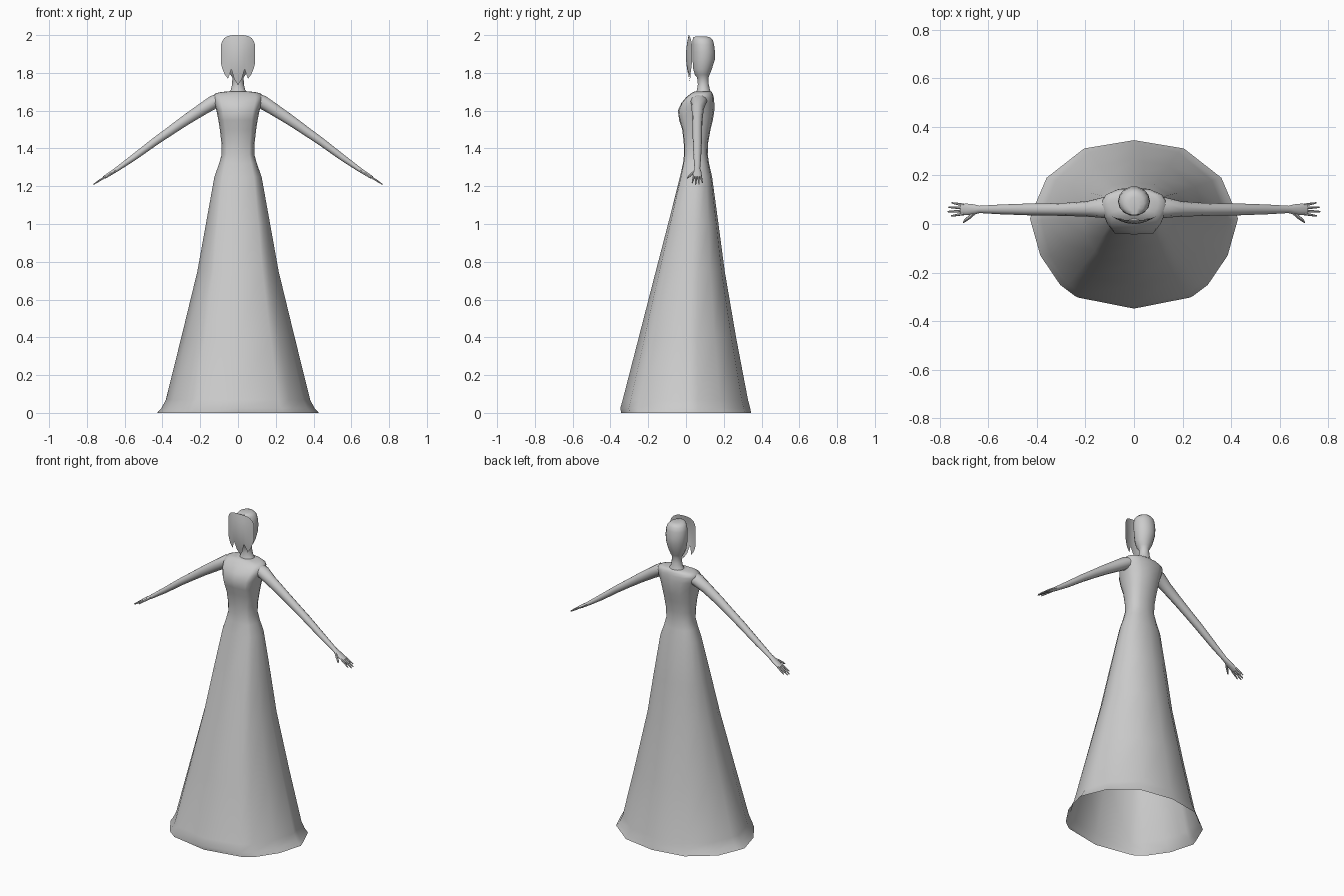
import bpy, bmesh, math
from mathutils import Vector

if "Cube" in bpy.data.objects:
    bpy.data.objects.remove(bpy.data.objects["Cube"])

grey = bpy.data.materials.new("plain grey")
grey.diffuse_color = (0.6, 0.6, 0.6, 1)
grey.use_nodes = True
grey.node_tree.nodes["Principled BSDF"].inputs["Base Color"].default_value = grey.diffuse_color


def finish(name, bm, angle=50):
    bmesh.ops.remove_doubles(bm, verts=bm.verts, dist=1e-5)
    bmesh.ops.recalc_face_normals(bm, faces=bm.faces)
    me = bpy.data.meshes.new(name)
    bm.to_mesh(me)
    bm.free()
    ob = bpy.data.objects.new(name, me)
    bpy.context.collection.objects.link(ob)
    me.materials.append(grey)
    bpy.ops.object.select_all(action='DESELECT')
    ob.select_set(True)
    bpy.context.view_layer.objects.active = ob
    bpy.ops.object.shade_smooth_by_angle(angle=math.radians(angle))
    return ob


def loft(bm, rings, cap_start=False, cap_end=True):
    vr = [[bm.verts.new(p) for p in r] for r in rings]
    n = len(vr[0])
    for a, b in zip(vr, vr[1:]):
        for i in range(n):
            j = (i + 1) % n
            bm.faces.new((a[i], a[j], b[j], b[i]))
    if cap_start:
        bm.faces.new(vr[0][::-1])
    if cap_end:
        bm.faces.new(vr[-1])


def tube(bm, path, side, n=8):
    """Tube along path of (x, y, z, half width in y, half thickness)."""
    rings = []
    for i, p in enumerate(path):
        a, b = path[max(i - 1, 0)], path[min(i + 1, len(path) - 1)]
        d = (Vector(b[:3]) - Vector(a[:3])).normalized()
        up = d.cross(Vector((0, 1, 0))).normalized()
        wide = up.cross(d)
        ring = []
        for k in range(n):
            t = 2 * math.pi * k / n
            q = Vector(p[:3]) + wide * p[3] * math.cos(t) + up * p[4] * math.sin(t)
            ring.append((q.x * side, q.y, q.z))
        rings.append(ring)
    loft(bm, rings, True, True)


# Half outlines of the hem and of the torso, front to back
HEM = [(0, -1), (.56, -.87), (.71, -.73), (.9, -.38), (1, .06),
       (.96, .2), (.84, .55), (.48, .9), (0, 1)]
TORSO = [(0, -1), (.7, -.95), (.85, -.72), (.95, -.4), (1, 0),
         (.97, .3), (.85, .65), (.5, .93), (0, 1)]


def body_ring(z, w, front, back, f):
    cy, ry = (front + back) / 2, (back - front) / 2
    half = [(h[0] * f + t[0] * (1 - f), h[1] * f + t[1] * (1 - f))
            for h, t in zip(HEM, TORSO)]
    full = half + [(-x, y) for x, y in half[-2:0:-1]]
    return [(x * w, cy + y * ry, z) for x, y in full]


# Gown with open hem, torso and shoulders: z, half width, front, back, hem share
gown = [(0, .428, -.343, .345, 1), (.025, .405, -.348, .34, 1),
        (.07, .382, -.335, .328, 1), (.4, .3, -.25, .265, .9),
        (.75, .215, -.16, .205, .7), (1.0, .17, -.095, .172, .45),
        (1.25, .125, -.032, .138, .2), (1.32, .1, -.016, .122, 0),
        (1.37, .086, -.01, .115, 0), (1.43, .088, -.012, .117, 0),
        (1.5, .096, -.02, .13, 0), (1.55, .104, -.036, .142, 0),
        (1.6, .114, -.043, .15, 0), (1.64, .128, -.025, .15, 0),
        (1.67, .135, .0, .147, 0), (1.688, .125, .022, .142, 0),
        (1.697, .1, .035, .137, 0), (1.702, .06, .045, .132, .3)]
bm = bmesh.new()
loft(bm, [body_ring(*r) for r in gown])
finish("gown_and_torso", bm)

# Head with neck: z, half width, front, back
head = [(1.69, .055, .05, .135), (1.71, .038, .057, .128), (1.74, .031, .062, .121),
        (1.775, .03, .058, .12), (1.79, .04, .046, .126), (1.82, .053, .037, .138),
        (1.87, .063, .033, .154), (1.91, .066, .033, .155), (1.95, .064, .033, .15),
        (1.975, .056, .034, .143), (1.988, .042, .036, .13), (1.992, .02, .05, .11)]
bm = bmesh.new()
loft(bm, [[(w * math.cos(k * math.pi / 7), (f + b) / 2 + (b - f) / 2 * math.sin(k * math.pi / 7), z)
           for k in range(14)] for z, w, f, b in head])
finish("head_and_neck", bm)

# Curved face plate with hanging side locks: x, top, bottom
cols = [(0, 2.0, 1.735), (.02, 2.0, 1.768), (.035, 1.999, 1.82), (.053, 1.995, 1.768),
        (.072, 1.985, 1.795), (.084, 1.968, 1.825), (.091, 1.945, 1.855)]
cols = [(-x, t, b) for x, t, b in cols[:0:-1]] + cols
bm = bmesh.new()
grid = []
for x, top, bot in cols:
    col = []
    for k in range(7):
        z = top + (bot - top) * k / 6
        bulge = max(0, 1 - ((z - 1.89) / .15) ** 2)
        col.append(bm.verts.new((x, .032 - (.006 + .026 * bulge) * (1 - (x / .091) ** 2), z)))
    grid.append(col)
for a, b in zip(grid, grid[1:]):
    for k in range(6):
        bm.faces.new((a[k], b[k], b[k + 1], a[k + 1]))
finish("face_plate", bm)

# Arms with hands: x, y, z, half width, half thickness
arm = [(.07, .07, 1.665, .05, .03), (.13, .067, 1.645, .042, .038),
       (.19, .062, 1.607, .032, .034), (.28, .06, 1.548, .027, .029),
       (.36, .06, 1.492, .025, .025), (.44, .06, 1.436, .024, .022),
       (.55, .06, 1.354, .02, .018), (.635, .06, 1.294, .015, .013),
       (.66, .06, 1.277, .021, .011), (.69, .06, 1.258, .024, .01),
       (.71, .06, 1.246, .022, .008)]
for side, tag in ((1, "left"), (-1, "right")):
    bm = bmesh.new()
    tube(bm, arm, side, 10)
    finish(tag + "_arm", bm)
    bm = bmesh.new()
    for y, tip in ((.042, .752), (.054, .765), (.066, .763), (.078, .75)):
        dy = (y - .06) * .25
        zt = 1.25 - (tip - .7) * .62
        tube(bm, [(.7, y, 1.252, .006, .007), ((.7 + tip) / 2, y + dy, (1.252 + zt) / 2, .005, .006),
                  (tip, y + 2 * dy, zt, .003, .003)], side, 6)
    # thumb
    tube(bm, [(.655, .048, 1.278, .008, .008), (.677, .028, 1.263, .008, .007),
              (.695, .014, 1.25, .006, .006), (.702, .006, 1.243, .003, .003)], side, 6)
    finish(tag + "_fingers", bm)
